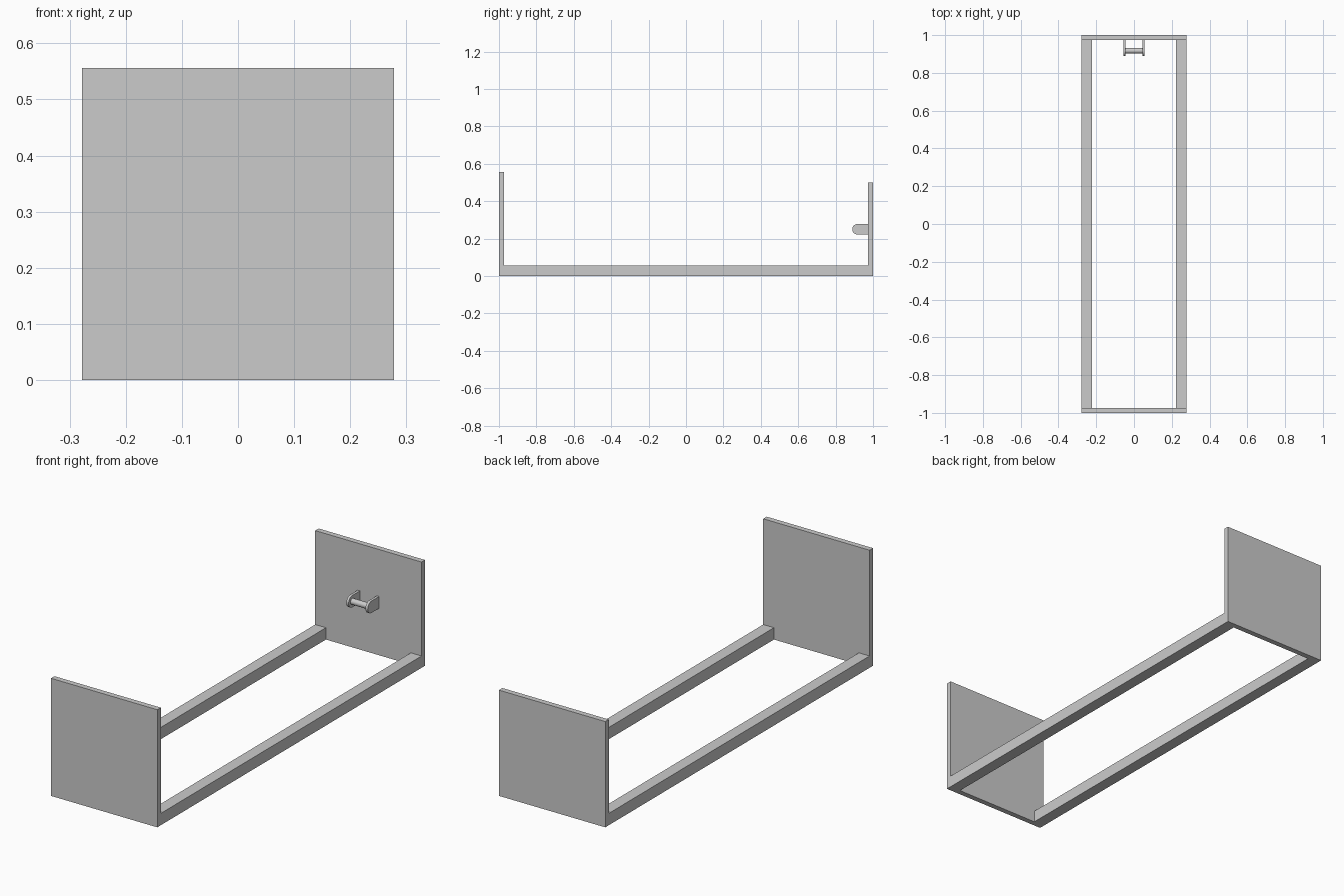
import bpy
import bmesh
import math
from mathutils import Matrix

cube = bpy.data.objects.get("Cube")
if cube:
    bpy.data.objects.remove(cube, do_unlink=True)

# Single flat grey
COLOUR = (0.6, 0.6, 0.6, 1)
grey = bpy.data.materials.new("grey")
grey.use_nodes = True
grey.diffuse_color = COLOUR
grey.node_tree.nodes["Principled BSDF"].inputs["Base Color"].default_value = COLOUR

HALF_W = 0.278      # half width of the frame
RAIL = 0.056        # square rail section
PLATE = 0.026       # panel thickness


def finish(name, bm):
    bmesh.ops.recalc_face_normals(bm, faces=bm.faces)
    mesh = bpy.data.meshes.new(name)
    bm.to_mesh(mesh)
    bm.free()
    mesh.materials.append(grey)
    obj = bpy.data.objects.new(name, mesh)
    bpy.context.collection.objects.link(obj)
    return obj


def smooth(obj):
    bpy.ops.object.select_all(action='DESELECT')
    obj.select_set(True)
    bpy.context.view_layer.objects.active = obj
    bpy.ops.object.shade_smooth_by_angle(angle=math.radians(30))


def box(name, low, high):
    bm = bmesh.new()
    bmesh.ops.create_cube(bm, size=1)
    for v in bm.verts:
        v.co = [h if c > 0 else l for c, l, h in zip(v.co, low, high)]
    return finish(name, bm)


# End panels, the front one slightly taller
box("front_panel", (-HALF_W, -1, 0), (HALF_W, PLATE - 1, 0.556))
box("back_panel", (-HALF_W, 1 - PLATE, 0), (HALF_W, 1, 0.5))

# Hook bracket measurements
HOOK_Y, HOOK_Z, HOOK_R = 0.917, 0.25, 0.028
INNER, OUTER = 0.044, 0.056


def bracket(name, x0, x1):
    # Tab with a rounded free end, extruded sideways
    bm = bmesh.new()
    steps = 16
    outline = [(1 - PLATE, HOOK_Z + HOOK_R)]
    for i in range(steps + 1):
        a = math.pi / 2 + math.pi * i / steps
        outline.append((HOOK_Y + HOOK_R * math.cos(a), HOOK_Z + HOOK_R * math.sin(a)))
    outline.append((1 - PLATE, HOOK_Z - HOOK_R))
    face = bm.faces.new([bm.verts.new((x0, y, z)) for y, z in outline])
    side = bmesh.ops.extrude_face_region(bm, geom=[face])["geom"]
    moved = [g for g in side if isinstance(g, bmesh.types.BMVert)]
    bmesh.ops.translate(bm, verts=moved, vec=(x1 - x0, 0, 0))
    smooth(finish(name, bm))


# Mirrored rails and brackets
for side, s in (("left", 1), ("right", -1)):
    xs = sorted((s * (HALF_W - RAIL), s * HALF_W))
    box(side + "_rail", (xs[0], PLATE - 1, 0), (xs[1], 1 - PLATE, RAIL))
    bracket(side + "_hook_bracket", s * INNER, s * OUTER)

# Round crossbar between the brackets
bm = bmesh.new()
bmesh.ops.create_cone(bm, cap_ends=True, segments=24, radius1=0.014, radius2=0.014,
                      depth=2 * INNER,
                      matrix=Matrix.Translation((0, HOOK_Y, HOOK_Z))
                      @ Matrix.Rotation(math.pi / 2, 4, 'Y'))
smooth(finish("hook_bar", bm))
